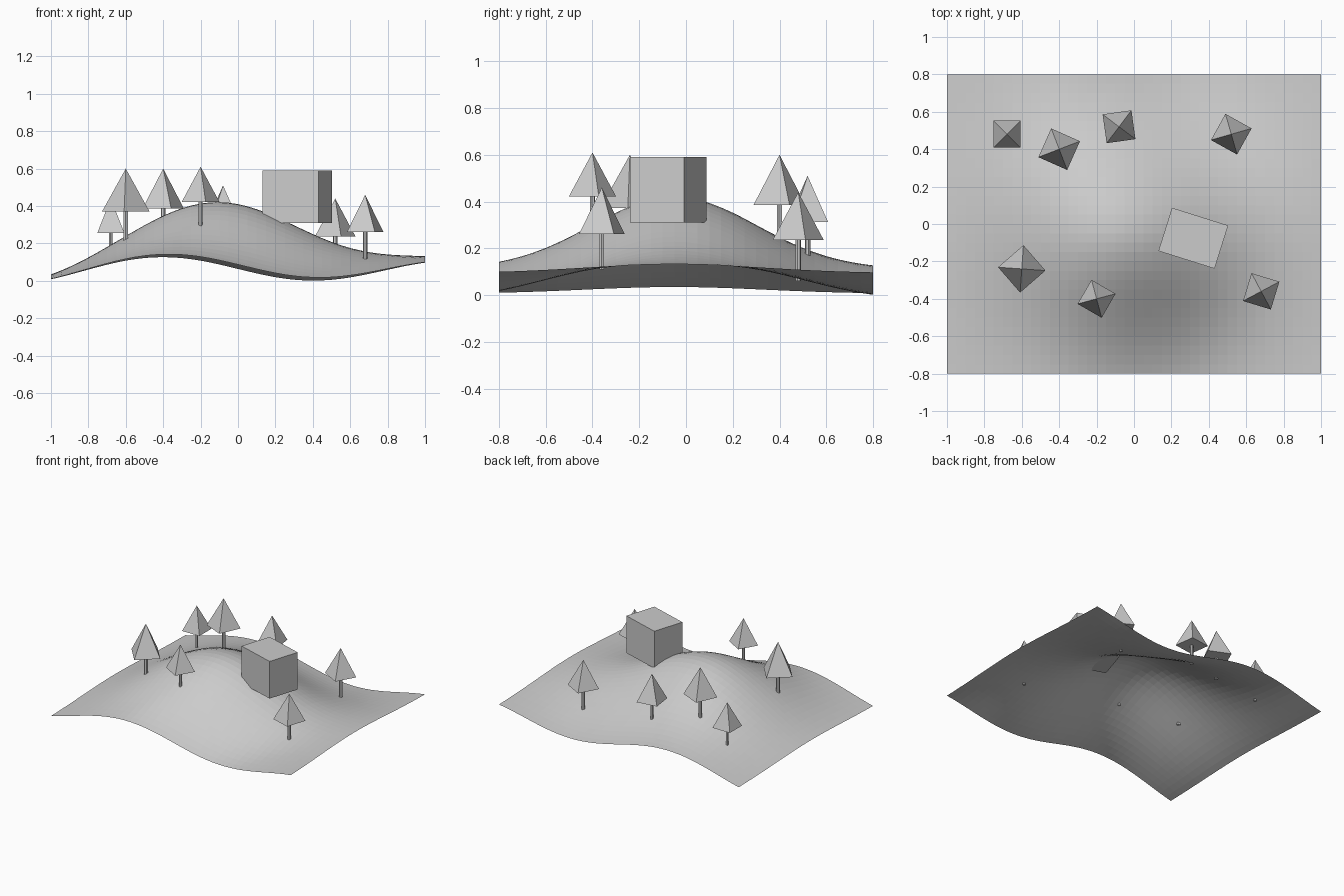
import bpy
import bmesh
from math import sin, exp, radians

if "Cube" in bpy.data.objects:
    bpy.data.objects.remove(bpy.data.objects["Cube"])


def height(x, y):
    """Rolling ground with one broad hill."""
    roll = 0.042 - 0.065 * sin(3.9 * x + 0.17)
    hill = 0.38 * exp(-(x - 0.03) ** 2 / 0.41 - (y + 0.05) ** 2 / 0.295)
    return max(0.0, roll + hill)


# Terrain: open sheet, displaced grid
bm = bmesh.new()
bmesh.ops.create_grid(bm, x_segments=40, y_segments=32, size=1)
for v in bm.verts:
    v.co.y *= 0.8
    v.co.z = height(v.co.x, v.co.y)
mesh = bpy.data.meshes.new("terrain")
bm.to_mesh(mesh)
bm.free()
terrain = bpy.data.objects.new("terrain", mesh)
bpy.context.collection.objects.link(terrain)

# House block, partly set into the slope
bpy.ops.mesh.primitive_cube_add(size=1, location=(0.317, -0.076, 0.45),
                                rotation=(0, 0, radians(-17.5)))
house = bpy.context.object
house.name = "house_block"
house.scale = (0.315, 0.242, 0.28)


def tree(i, x, y, apex, r, angle):
    """Four-sided crown on a thin trunk."""
    crown_h = 1.8 * r
    base = apex - crown_h
    bpy.ops.mesh.primitive_cone_add(vertices=4, radius1=r, radius2=0, depth=crown_h,
                                    location=(x, y, base + crown_h / 2),
                                    rotation=(0, 0, radians(angle)))
    bpy.context.object.name = f"tree_crown_{i}"
    bottom = min(base - 1.1 * r, height(x, y)) - 0.01
    bpy.ops.mesh.primitive_cylinder_add(vertices=6, radius=0.105 * r, depth=base - bottom,
                                        location=(x, y, (base + bottom) / 2),
                                        rotation=(0, 0, radians(angle)))
    bpy.context.object.name = f"tree_trunk_{i}"


# Trees: x, y, apex height, crown radius, turn
trees = [
    (-0.68, 0.48, 0.44, 0.102, 45),
    (-0.40, 0.40, 0.60, 0.119, 21),
    (-0.08, 0.52, 0.51, 0.110, 53),
    (0.52, 0.48, 0.44, 0.113, 16),
    (0.68, -0.36, 0.46, 0.110, 28),
    (-0.60, -0.24, 0.60, 0.127, -4),
    (-0.20, -0.40, 0.61, 0.105, 15),
]
for i, t in enumerate(trees, 1):
    tree(i, *t)
